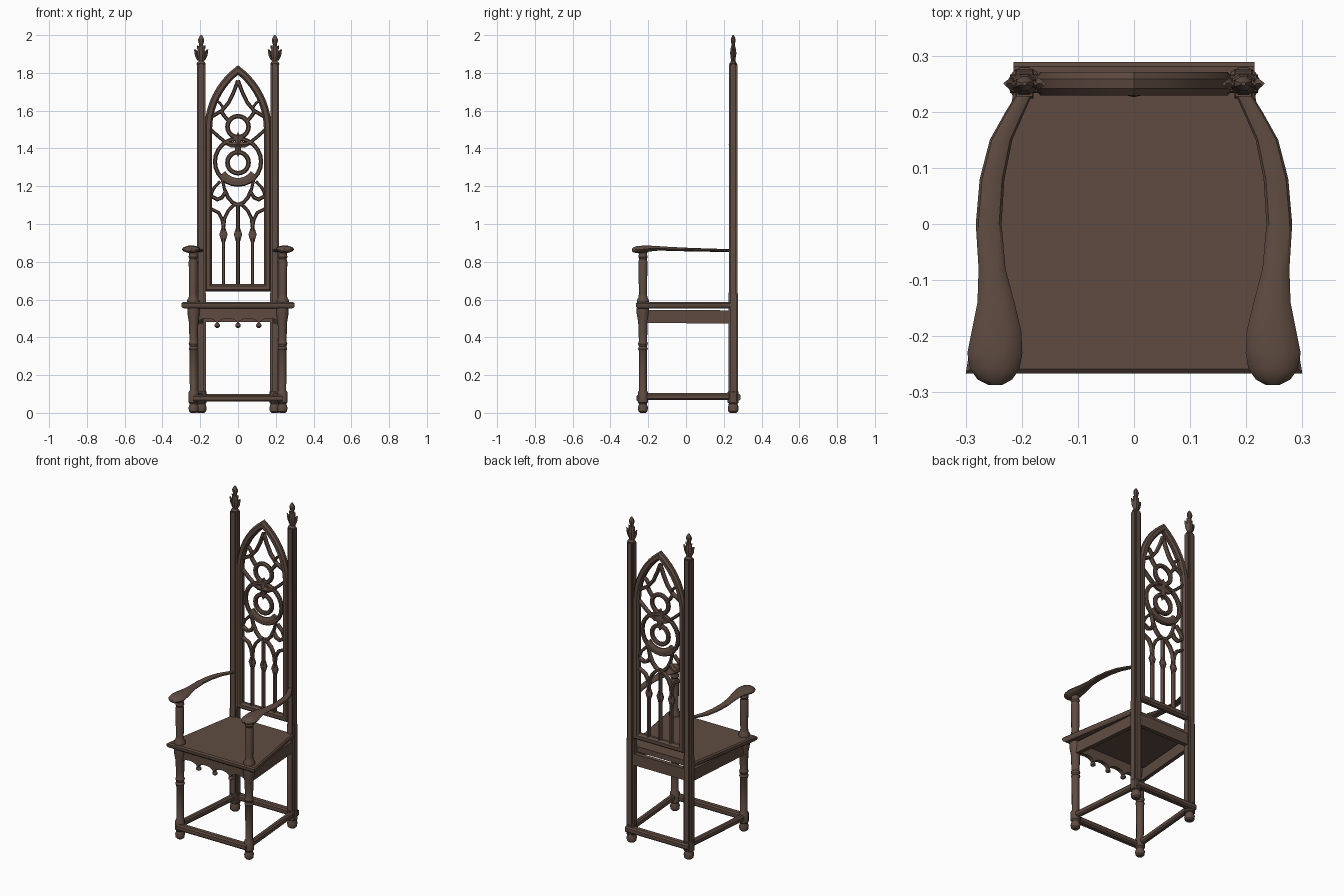
import bpy, bmesh, math
from mathutils import Vector as V

if "Cube" in bpy.data.objects:
    bpy.data.objects.remove(bpy.data.objects["Cube"])

wood = bpy.data.materials.new("dark brown wood")
wood.diffuse_color = (0.113, 0.071, 0.053, 1)
wood.use_nodes = True
wood.node_tree.nodes["Principled BSDF"].inputs["Base Color"].default_value = wood.diffuse_color


def loft(bm, rings, closed=False):
    """Skin a list of point rings; cap the ends unless closed."""
    vs = [[bm.verts.new(p) for p in r] for r in rings]
    n = len(vs[0])
    pairs = list(zip(vs, vs[1:])) + ([(vs[-1], vs[0])] if closed else [])
    for a, b in pairs:
        for i in range(n):
            bm.faces.new((a[i], a[(i + 1) % n], b[(i + 1) % n], b[i]))
    if not closed:
        bm.faces.new(vs[0][::-1])
        bm.faces.new(vs[-1])


def make(name, bm):
    bmesh.ops.recalc_face_normals(bm, faces=bm.faces)
    me = bpy.data.meshes.new(name)
    bm.to_mesh(me)
    bm.free()
    me.materials.append(wood)
    ob = bpy.data.objects.new(name, me)
    bpy.context.collection.objects.link(ob)
    return ob


def solid(name, rings, closed=False):
    bm = bmesh.new()
    loft(bm, rings, closed)
    return make(name, bm)


def turned(prof, x, y, n=12, sy=1):
    """Rings of a turned shape from (radius, z) pairs."""
    return [[(x + r * math.cos(2 * math.pi * (i + .5) / n),
              y + sy * r * math.sin(2 * math.pi * (i + .5) / n), z) for i in range(n)]
            for r, z in prof]


def bar(bm, pts, w, d, closed=False, y=.25):
    """Chamfered bar following (x, z) points in the back panel."""
    P = [V(p) for p in pts]
    n = len(P)
    sec = [(-.5, -.2), (-.25, -.5), (.25, -.5), (.5, -.2), (.5, .2), (.25, .5), (-.25, .5), (-.5, .2)]
    rings = []
    for i, p in enumerate(P):
        a = P[i - 1] if (i or closed) else None
        b = P[(i + 1) % n] if (i < n - 1 or closed) else None
        t1 = (p - a).normalized() if a is not None else (b - p).normalized()
        t2 = (b - p).normalized() if b is not None else t1
        t = (t1 + t2).normalized()
        nrm = V((-t.y, t.x)) / max(.4, t.dot(t1))
        rings.append([(p.x + nrm.x * w * o, y + d * e, p.y + nrm.y * w * o) for o, e in sec])
    loft(bm, rings, closed)


def arc(cx, cz, r, a0, a1, n=10, sz=1):
    return [(cx + r * math.cos(math.radians(a0 + (a1 - a0) * i / n)),
             cz + sz * r * math.sin(math.radians(a0 + (a1 - a0) * i / n))) for i in range(n + 1)]


def beam(name, a, b, hw, hh, ch=0):
    """Straight rail between two points, optionally chamfered."""
    a, b = V(a), V(b)
    t = (b - a).normalized()
    s, u = V((-t.y, t.x, 0)), V((0, 0, 1))
    q = [(hw, hh - ch), (hw - ch, hh), (ch - hw, hh), (-hw, hh - ch),
         (-hw, ch - hh), (ch - hw, -hh), (hw - ch, -hh), (hw, ch - hh)] if ch else \
        [(hw, hh), (-hw, hh), (-hw, -hh), (hw, -hh)]
    return solid(name, [[p + s * i + u * j for i, j in q] for p in (a, b)])


# Seat with moulded edge
def seat_ring(z, k):
    return [(-.30 + k, -.266 + k, z), (.30 - k, -.266 + k, z), (.215 - k, .235, z), (-.215 + k, .235, z)]


solid("seat", [seat_ring(z, k) for z, k in ((.553, .012), (.561, .002), (.567, 0), (.579, 0), (.586, .008))])

# Scalloped front apron with pendants
bm = bmesh.new()
rings = []
for i in range(49):
    x = -.22 + .44 * i / 48
    u = (x / .11) % 1 * 2 - 1
    z = .468 + .032 * math.sqrt(max(0, 1 - u * u))
    rings.append([(x, -.238, z), (x, -.238, .555), (x, -.212, .555), (x, -.212, z)])
loft(bm, rings)
for x in (-.11, 0, .11):
    loft(bm, turned([(.005, .45), (.015, .457), (.015, .466), (.008, .476)], x, -.225, 10))
make("front_apron", bm)
beam("back_apron", (-.18, .25, .515), (.18, .25, .515), .013, .035)

# Stretchers front and back
beam("front_stretcher", (-.235, -.243, .078), (.235, -.243, .078), .02, .018, .008)
beam("back_stretcher", (-.215, .268, .083), (.215, .268, .083), .021, .018, .008)

for s, side in ((-1, "left"), (1, "right")):
    beam("side_apron_" + side, (s * .238, -.21, .511), (s * .2, .235, .508), .012, .035)
    beam("side_stretcher_" + side, (s * .238, -.23, .086), (s * .197, .25, .086), .016, .018, .008)

    # Turned front leg and arm support
    solid("front_leg_" + side, turned([
        (.016, 0), (.025, .008), (.028, .028), (.021, .048), (.028, .056), (.028, .108), (.021, .12),
        (.022, .33), (.027, .338), (.022, .352), (.027, .366), (.022, .38), (.024, .42),
        (.026, .48), (.034, .525), (.034, .556)], s * .235, -.228))
    solid("arm_support_" + side, turned([
        (.033, .584), (.033, .597), (.025, .61), (.022, .63), (.025, .8), (.021, .815),
        (.026, .825), (.022, .838), (.027, .862)], s * .237, -.228))

    # Back post: notched cross-section, heavier below the panel
    def post_ring(h, z):
        g = h * .62
        q = [(h, g), (g, g), (g, h), (-g, h), (-g, g), (-h, g),
             (-h, -g), (-g, -g), (-g, -h), (g, -h), (g, -g), (h, -g)]
        return [(s * .195 + a, .25 + b, z) for a, b in q]
    solid("back_post_" + side, [post_ring(h, z) for h, z in
                                ((.026, .05), (.026, .625), (.023, .64), (.023, 1.845))])
    solid("back_foot_" + side, turned([(.018, 0), (.027, .008), (.03, .028), (.024, .048), (.03, .056),
                                       (.03, .11), (.022, .12)], s * .195, .25))

    # Finial: bud with curled leaves to either side
    bm = bmesh.new()
    loft(bm, turned([(.025, 1.84), (.026, 1.85), (.016, 1.862), (.018, 1.88), (.023, 1.905), (.018, 1.93),
                     (.011, 1.95), (.017, 1.968), (.017, 1.978), (.011, 1.99), (.004, 2.0)],
                    s * .195, .25, 8, .8))
    for k in (-1, 1):
        loft(bm, [[(s * .195 + k * (o + dx), .25 + dy, z) for dx, dy in
                   ((-w, 0), (0, -w), (w, 0), (0, w))]
                  for o, z, w in ((.014, 1.865, .006), (.022, 1.89, .011), (.026, 1.91, .01), (.034, 1.925, .004))])
        loft(bm, [[(s * .195 + k * (o + dx), .25 + dy, z) for dx, dy in
                   ((-w, 0), (0, -w), (w, 0), (0, w))]
                  for o, z, w in ((.008, 1.91, .005), (.014, 1.93, .008), (.02, 1.945, .003))])
    make("finial_" + side, bm)

    # Swept arm ending in a rounded grip: y, x, half width, z, half height
    arm = [(.245, .188, .013, .860, .007), (.2, .212, .017, .860, .008), (.15, .237, .02, .861, .009),
           (.08, .253, .022, .863, .009), (0, .259, .023, .865, .010), (-.08, .253, .024, .868, .011),
           (-.14, .246, .033, .871, .012), (-.19, .245, .044, .870, .016), (-.23, .248, .049, .866, .02),
           (-.258, .248, .044, .865, .02), (-.277, .248, .031, .863, .015), (-.287, .247, .012, .862, .005)]
    solid("arm_" + side, [[(s * x + w * math.cos(i * math.pi / 5), y, z + h * math.sin(i * math.pi / 5))
                           for i in range(10)] for y, x, w, z, h in arm])

# Pointed arch frame of the back
ang = math.degrees(math.asin(.315 / .3945))
right = arc(-.2375, 1.5, .3945, 0, ang, 10)
bm = bmesh.new()
bar(bm, [(-.157, .663), (.157, .663)] + right + [(-x, z) for x, z in right[-2::-1]], .04, .042, True)
make("back_arch_frame", bm)
beam("back_frame_tie", (-.185, .25, .663), (.185, .25, .663), .012, .012)

# Tracery
bm = bmesh.new()
D = .026
bar(bm, arc(0, 1.515, .056, 0, 342, 19), .024, D, True)
bar(bm, arc(0, 1.325, .056, 0, 342, 19), .024, D, True)
bar(bm, arc(0, 1.33, .122, 0, 345, 23), .022, D, True)
bar(bm, arc(0, 1.325, .104, 215, 325, 10), .045, D)
bar(bm, [(0, .67), (0, 1.1)], .02, D)
loft(bm, turned([(.01, .9), (.024, .945), (.01, .985)], 0, .25, 8, .6))
for s in (-1, 1):
    def m(pts):
        return [(s * x, z) for x, z in pts]
    bar(bm, m([(.077, .67), (.077, 1.0)]), .018, D)
    loft(bm, turned([(.009, .9), (.024, .945), (.009, .985)], s * .077, .25, 8, .6))
    # branching lancet heads
    bar(bm, m([(.077, .98), (.071, 1.03), (.052, 1.07), (.025, 1.098), (0, 1.108)]), .018, D)
    bar(bm, m([(.077, .98), (.084, 1.025), (.102, 1.06), (.142, 1.08)]), .018, D)
    # ogee heads above the lancets
    bar(bm, m([(0, 1.1), (.03, 1.115), (.052, 1.14), (.066, 1.17), (.085, 1.14), (.11, 1.13), (.145, 1.15)]), .02, D)
    bar(bm, m([(.066, 1.16), (.075, 1.2), (.085, 1.24)]), .016, D)
    bar(bm, m([(.145, 1.15), (.128, 1.19), (.095, 1.225)]), .016, D)
    # side lobes and apex bars
    bar(bm, m([(.03, 1.425), (.065, 1.432), (.1, 1.46), (.145, 1.5)]), .018, D)
    bar(bm, m([(0, 1.76), (.022, 1.7), (.048, 1.645), (.085, 1.6), (.145, 1.565)]), .02, D)
    bar(bm, m([(.05, 1.545), (.075, 1.575), (.09, 1.6)]), .02, D)
    bar(bm, m([(.075, 1.61), (.095, 1.64), (.118, 1.655)]), .014, D)
make("back_tracery", bm)

# Four-petalled rosette in the middle of the tracery
bm = bmesh.new()
for sy, depth in ((-1, .024), (1, .018)):
    tip = bm.verts.new((0, .25 + sy * depth, 1.42))
    star = []
    for i in range(16):
        r = (.066, .04, .022, .04)[i % 4]
        a = i * math.pi / 8
        star.append(bm.verts.new((r * math.cos(a), .25 + sy * .008, 1.42 + r * math.sin(a))))
    for i in range(16):
        bm.faces.new((tip, star[i], star[(i + 1) % 16]))
    if sy < 0:
        front = star
for i in range(16):
    j = (i + 1) % 16
    bm.faces.new((front[i], front[j], star[j], star[i]))
make("rosette", bm)

# Smooth the turned and swept forms, keep hard edges
bpy.ops.object.select_all(action='SELECT')
bpy.context.view_layer.objects.active = bpy.context.scene.objects["seat"]
bpy.ops.object.shade_smooth_by_angle(angle=math.radians(35))
